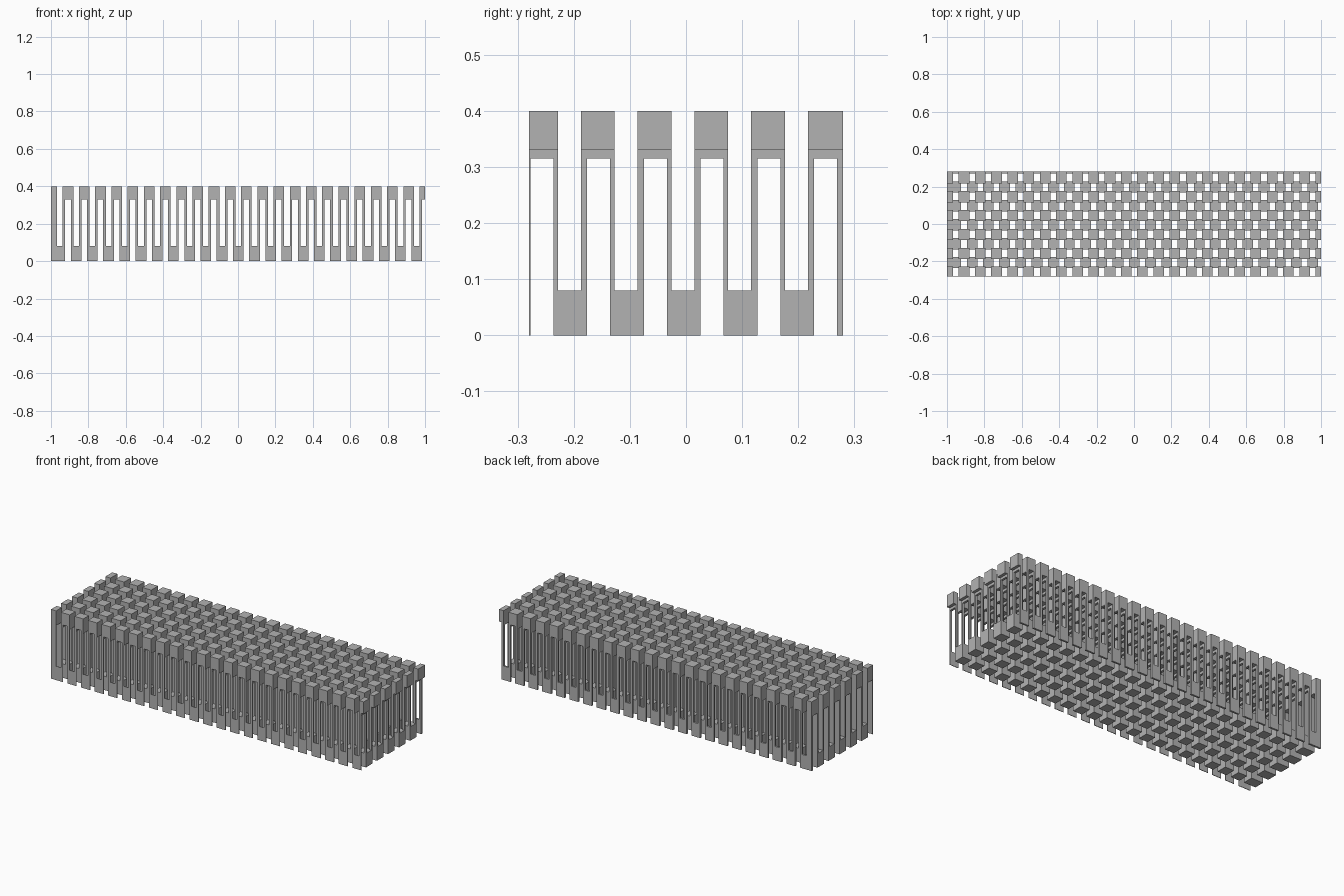
import bpy, bmesh

cube = bpy.data.objects.get("Cube")
if cube:
    bpy.data.objects.remove(cube, do_unlink=True)

HALF_X, HALF_Y, HEIGHT = 1.0, 0.28, 0.4
FLOOR = 0.08                      # depth reached by the slots cut from above
ROOF_ACROSS, ROOF_ALONG = 0.33, 0.315   # height reached by slots from below


def slots(start, width, pitch, count, limit):
    """Evenly spaced slots as (low, high), clipped to the block."""
    return [(start + i * pitch, min(start + i * pitch + width, limit))
            for i in range(count)]


def steps(limit, *groups):
    """Sorted cut positions along one axis."""
    cuts = {-limit, limit}
    for group in groups:
        for pair in group:
            cuts.update(pair)
    return sorted(cuts)


def inside(value, group):
    return any(low < value < high for low, high in group)


# Slots across the block (repeating in x) and along it (repeating in y)
top_x = slots(-0.967, 0.03, 0.0867, 23, HALF_X)
low_x = slots(-0.924, 0.03, 0.0867, 23, HALF_X)
top_y = slots(-0.228, 0.041, 0.101, 5, HALF_Y)
low_y = slots(-0.277, 0.041, 0.101, 6, HALF_Y)

xs = steps(HALF_X, top_x, low_x)
ys = steps(HALF_Y, top_y, low_y)
zs = [0, FLOOR, ROOF_ALONG, ROOF_ACROSS, HEIGHT]


def is_solid(i, j, k):
    """True when a cell of the block is left standing by every slot."""
    if not (0 <= i < len(xs) - 1 and 0 <= j < len(ys) - 1 and 0 <= k < len(zs) - 1):
        return False
    x, y, z = [(a[n] + a[n + 1]) / 2 for a, n in ((xs, i), (ys, j), (zs, k))]
    if z > FLOOR and (inside(x, top_x) or inside(y, top_y)):
        return False
    if z < ROOF_ACROSS and inside(x, low_x):
        return False
    return not (z < ROOF_ALONG and inside(y, low_y))


solid = {(i, j, k) for i in range(len(xs)) for j in range(len(ys))
         for k in range(len(zs)) if is_solid(i, j, k)}

# Skin the standing cells with outward faces
bm = bmesh.new()
corners = {}


def corner(cell):
    if cell not in corners:
        i, j, k = cell
        corners[cell] = bm.verts.new((xs[i], ys[j], zs[k]))
    return corners[cell]


for cell in solid:
    for axis in range(3):
        u, v = (axis + 1) % 3, (axis + 2) % 3
        for side in (0, 1):
            neighbour = list(cell)
            neighbour[axis] += 2 * side - 1
            if tuple(neighbour) in solid:
                continue
            ring = []
            for du, dv in ((0, 0), (1, 0), (1, 1), (0, 1)):
                c = list(cell)
                c[axis] += side
                c[u] += du
                c[v] += dv
                ring.append(corner(tuple(c)))
            bm.faces.new(ring if side else ring[::-1])

mesh = bpy.data.meshes.new("slotted_block")
bm.to_mesh(mesh)
bm.free()
block = bpy.data.objects.new("slotted_block", mesh)
bpy.context.collection.objects.link(block)

# Plain grey material
grey = bpy.data.materials.new("plain_grey")
grey.use_nodes = True
colour = (0.45, 0.45, 0.45, 1)
grey.diffuse_color = colour
grey.node_tree.nodes["Principled BSDF"].inputs["Base Color"].default_value = colour
mesh.materials.append(grey)
